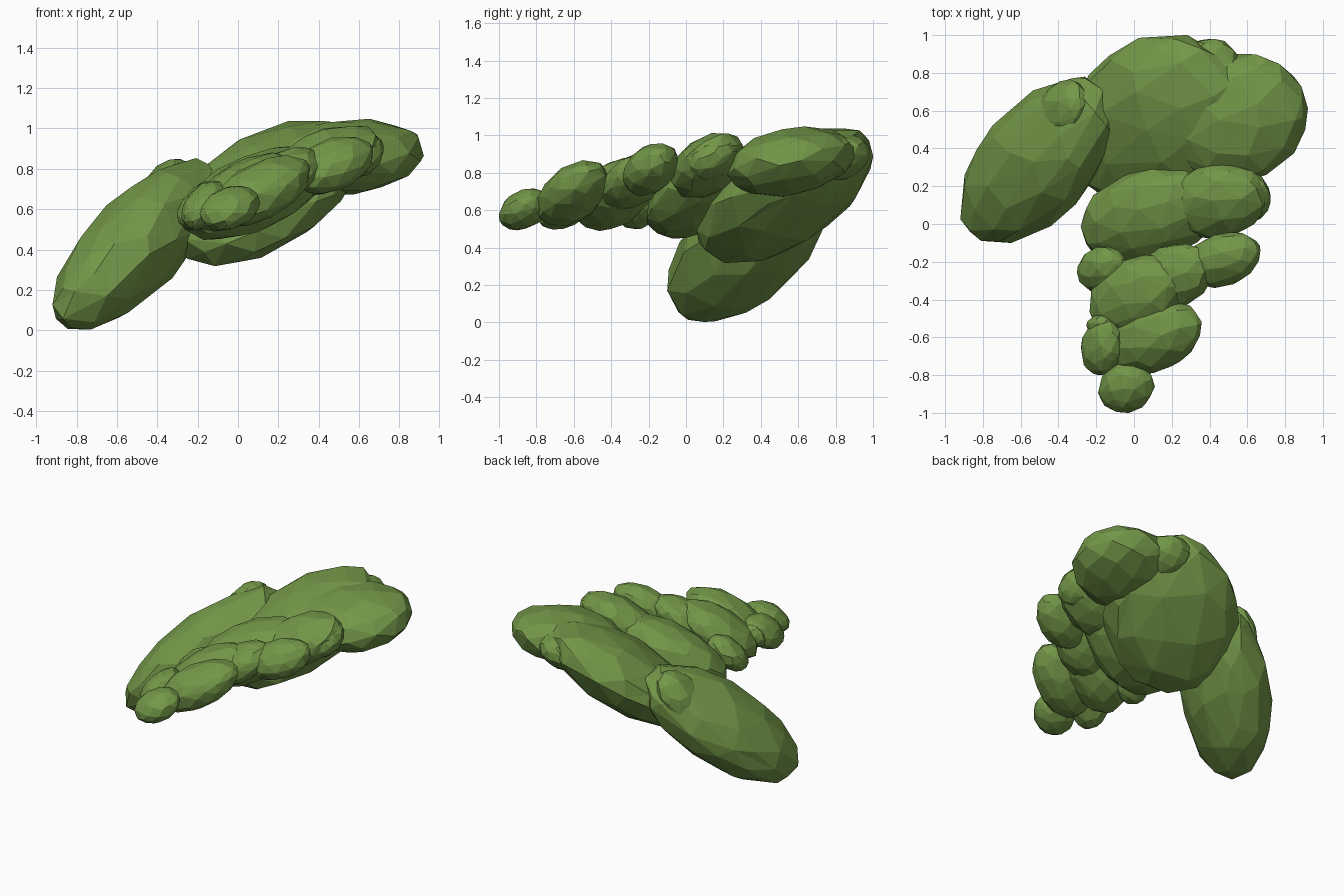
import bpy, bmesh, math, random
from mathutils import Matrix, Vector

random.seed(7)

cube = bpy.data.objects.get("Cube")
if cube:
    bpy.data.objects.remove(cube, do_unlink=True)

leaf = bpy.data.materials.new("leaf green")
leaf.use_nodes = True
green = (0.17, 0.31, 0.065, 1)
leaf.diffuse_color = green
bsdf = leaf.node_tree.nodes["Principled BSDF"]
bsdf.inputs["Base Color"].default_value = green
bsdf.inputs["Roughness"].default_value = 0.9


def slanted(half, xy, xz, yz):
    """Matrix turning a unit ball into a slanted ellipsoid with these half extents."""
    b = math.sqrt(1 - xy * xy)
    c = (yz - xy * xz) / b
    d = math.sqrt(max(0.02, 1 - xz * xz - c * c))
    shape = Matrix(((1, 0, 0), (xy, b, 0), (xz, c, d)))
    return Matrix.Diagonal(Vector(half)) @ shape


def lobe(name, centre, half, lean):
    """One faceted foliage lobe: a roughened ball, thinned to uneven facets."""
    bm = bmesh.new()
    bmesh.ops.create_icosphere(bm, subdivisions=3, radius=1)
    matrix = slanted(half, *lean)
    for v in bm.verts:
        jitter = Vector([random.uniform(-0.07, 0.07) for _ in range(3)])
        direction = (v.co + jitter).normalized()
        v.co = matrix @ (direction * random.uniform(0.99, 1.04)) + Vector(centre)
    mesh = bpy.data.meshes.new(name)
    bm.to_mesh(mesh)
    bm.free()
    mesh.materials.append(leaf)
    obj = bpy.data.objects.new(name, mesh)
    bpy.context.collection.objects.link(obj)
    thin = obj.modifiers.new("facets", "DECIMATE")
    thin.ratio = 0.4


# Large lobes at the back
lobe("left_back_lobe", (-.51, .335, .42), (.41, .435, .42), (.52, .69, .55))
lobe("left_back_bump", (-.38, .58, .66), (.15, .18, .19), (.2, .5, .3))
lobe("middle_back_lobe", (.13, .53, .685), (.46, .465, .36), (.12, .5, .55))
lobe("middle_back_bump", (.39, .8, .88), (.17, .18, .13), (.1, .2, .2))
lobe("right_back_lobe", (.55, .56, .86), (.37, .335, .185), (.1, .15, .25))

# Second row
lobe("second_row_centre", (.08, .045, .68), (.36, .255, .23), (.25, .52, .4))
lobe("second_row_left", (.44, .12, .84), (.27, .195, .175), (.1, .4, .35))
lobe("second_row_bump", (.61, .14, .87), (.11, .13, .11), (0, .2, .3))
lobe("second_row_bud", (-.17, -.24, .62), (.13, .12, .12), (.1, .4, .3))

# Third row
lobe("third_row_centre", (.01, -.38, .685), (.245, .215, .19), (.25, .58, .35))
lobe("third_row_middle", (.21, -.28, .755), (.2, .175, .15), (.2, .5, .35))
lobe("third_row_left", (.47, -.19, .82), (.2, .145, .14), (.25, .35, .3))

# Front tip
lobe("fourth_row_centre", (.11, -.605, .69), (.245, .19, .175), (.3, .5, .4))
lobe("fourth_row_right", (-.17, -.65, .62), (.11, .15, .12), (.1, .4, .3))
lobe("fourth_row_bud", (-.17, -.54, .63), (.08, .06, .08), (0, .2, .3))
lobe("front_tip", (-.04, -.865, .605), (.145, .133, .11), (.1, .25, .3))
